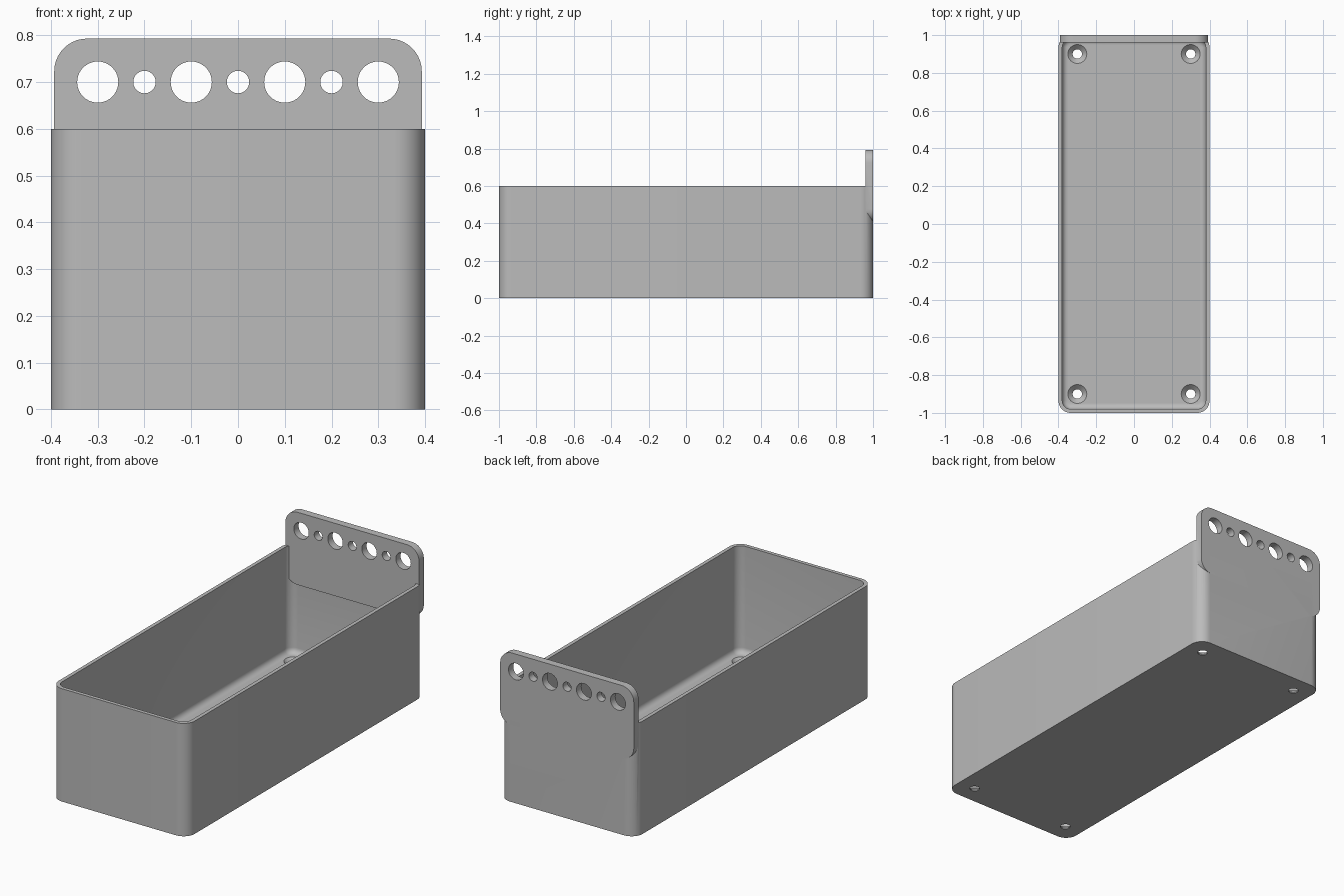
import bpy, bmesh
from math import sin, cos, pi, radians
from mathutils import Matrix, Vector

if "Cube" in bpy.data.objects:
    bpy.data.objects.remove(bpy.data.objects["Cube"], do_unlink=True)

grey = bpy.data.materials.new("plain grey")
grey.use_nodes = True
colour = (0.5, 0.5, 0.5, 1)
grey.diffuse_color = colour
grey.node_tree.nodes["Principled BSDF"].inputs["Base Color"].default_value = colour


def rounded_rect(hx, hy, r, n=10):
    """Outline of a rounded rectangle, counter-clockwise."""
    points = []
    for q, (sx, sy) in enumerate([(1, 1), (-1, 1), (-1, -1), (1, -1)]):
        for i in range(n + 1):
            a = (q + i / n) * pi / 2
            points.append((sx * (hx - r) + r * cos(a), sy * (hy - r) + r * sin(a)))
    return points


def circle(r, n=40):
    return [(r * cos(2 * pi * i / n), r * sin(2 * pi * i / n)) for i in range(n)]


def loft(name, levels, matrix=Matrix()):
    """Closed solid through a list of (outline, height) levels."""
    bm = bmesh.new()
    rings = [[bm.verts.new((x, y, z)) for x, y in outline] for outline, z in levels]
    count = len(rings[0])
    for low, high in zip(rings, rings[1:]):
        for i in range(count):
            j = (i + 1) % count
            bm.faces.new((low[i], low[j], high[j], high[i]))
    bm.faces.new(rings[0][::-1])
    bm.faces.new(rings[-1])
    bm.transform(matrix)
    bmesh.ops.recalc_face_normals(bm, faces=bm.faces)
    mesh = bpy.data.meshes.new(name)
    bm.to_mesh(mesh)
    bm.free()
    mesh.materials.append(grey)
    obj = bpy.data.objects.new(name, mesh)
    bpy.context.collection.objects.link(obj)
    return obj


def combine(target, tool, operation):
    """Apply a boolean and discard the tool."""
    mod = target.modifiers.new(operation.lower(), 'BOOLEAN')
    mod.operation = operation
    mod.solver = 'EXACT'
    mod.object = tool
    bpy.context.view_layer.objects.active = target
    bpy.ops.object.modifier_apply(modifier=mod.name)
    bpy.data.objects.remove(tool, do_unlink=True)


# Open box: outer body with a cavity whose floor edge is filleted
wall, floor, fillet, height = 0.02, 0.03, 0.03, 0.6
body = rounded_rect(0.4, 1, 0.065)
tray = loft("tray", [(body, 0), (body, height)])

levels = []
for i in range(7):
    a = i / 6 * pi / 2
    inset = wall + fillet * (1 - sin(a))
    levels.append((rounded_rect(0.4 - inset, 1 - inset, 0.065 - inset),
                   floor + fillet * (1 - cos(a))))
levels.append((levels[-1][0], height + 0.1))
combine(tray, loft("cavity_cutter", levels), 'DIFFERENCE')

# Hanging plate on the back wall, standing above the rim
upright = Matrix.Translation((0, 1, height)) @ Matrix.Rotation(pi / 2, 4, 'X')
panel = rounded_rect(0.393, 0.193, 0.07)
combine(tray, loft("hanging_plate", [(panel, 0), (panel, 0.04)], upright), 'UNION')

# Row of alternating large and small holes through the plate
for i in range(-3, 4):
    ring = circle(0.044 if i % 2 else 0.024)
    place = Matrix.Translation((i * 0.1, 0, 0.1))
    cutter = loft("plate_hole_cutter", [(ring, -0.1), (ring, 0.1)],
                  upright @ Matrix.Translation((i * 0.1, 0.1, 0)))
    combine(tray, cutter, 'DIFFERENCE')

# Countersunk screw holes in the floor corners
for x in (-0.3, 0.3):
    for y in (-0.9, 0.9):
        small, large = circle(0.025), circle(0.05)
        cutter = loft("screw_hole_cutter",
                      [(small, -0.05), (small, 0.005), (large, floor), (large, floor + 0.05)],
                      Matrix.Translation((x, y, 0)))
        combine(tray, cutter, 'DIFFERENCE')

# Smooth shading with crisp edges
bpy.ops.object.select_all(action='DESELECT')
tray.select_set(True)
bpy.context.view_layer.objects.active = tray
bpy.ops.object.shade_smooth_by_angle(angle=radians(30))
